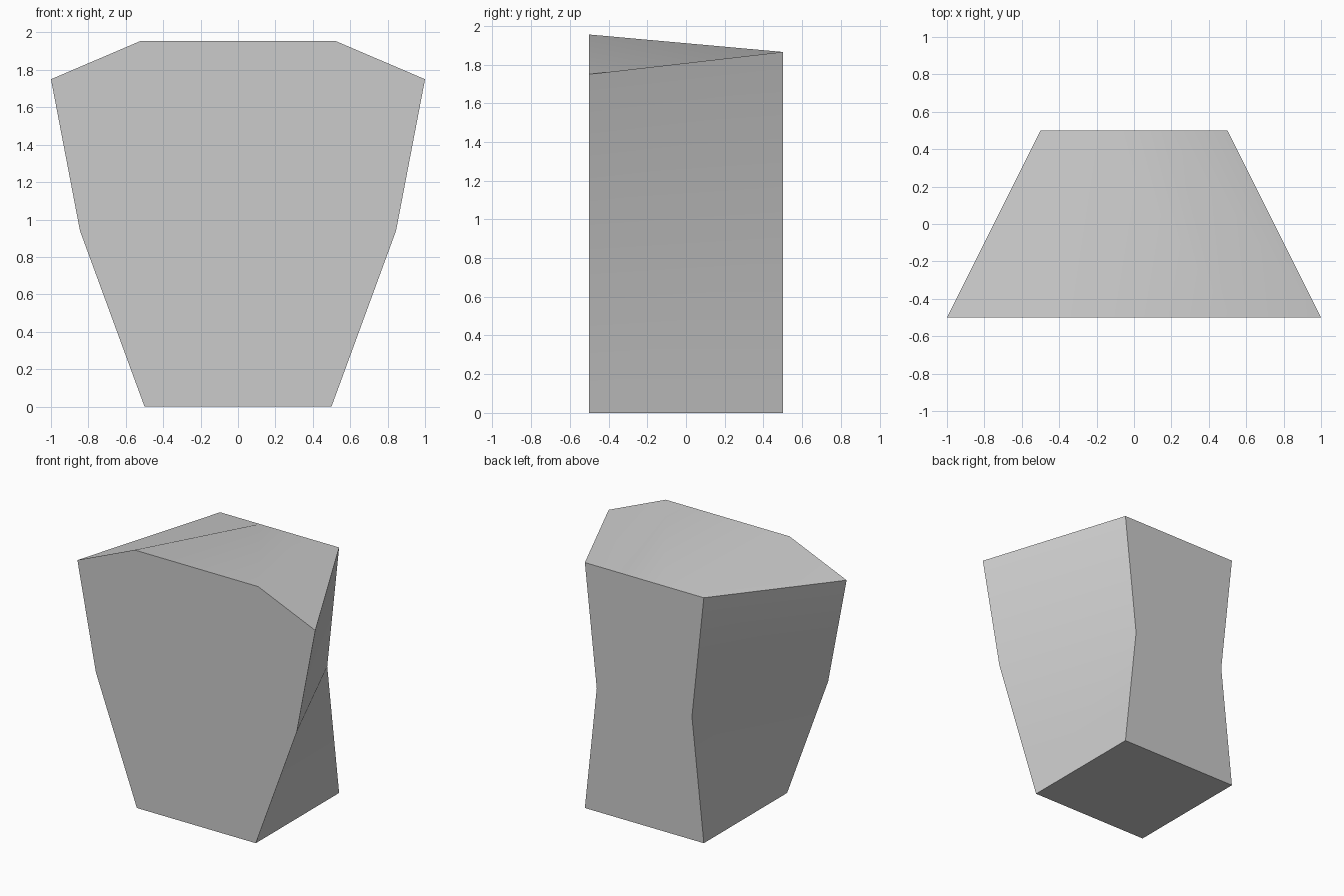
import bpy
import bmesh
import math

old = bpy.data.objects.get("Cube")
if old:
    bpy.data.objects.remove(old, do_unlink=True)

# Plain grey material
grey = bpy.data.materials.new("plain_grey")
grey.use_nodes = True
colour = (0.6, 0.6, 0.6, 1)
grey.diffuse_color = colour
grey.node_tree.nodes["Principled BSDF"].inputs["Base Color"].default_value = colour

# Right half of the front and back outlines, bottom to top (x, z)
FRONT = [(0.5, 0), (0.845, 0.94), (1, 1.75), (0.52, 1.955)]
BACK = [(0.5, 0), (0.4, 0.935), (0.5, 1.865), (0.167, 1.865)]


def ring(bm, half, y):
    """Mirror a half outline into a closed ring of vertices."""
    outline = half + [(-x, z) for x, z in reversed(half)]
    return [bm.verts.new((x, y, z)) for x, z in outline]


# Block: flat front and back caps joined by one ring of twisted walls
bm = bmesh.new()
front, back = ring(bm, FRONT, -0.5), ring(bm, BACK, 0.5)
count = len(front)
for i in range(count):
    j = (i + 1) % count
    # The first corner sets the fold line, mirrored between the two sides
    if i < count // 2:
        bm.faces.new((front[i], back[i], back[j], front[j]))
    else:
        bm.faces.new((front[j], front[i], back[i], back[j]))
bm.faces.new(front)
bm.faces.new(back[::-1])

mesh = bpy.data.meshes.new("tapered_block")
bm.to_mesh(mesh)
bm.free()
mesh.materials.append(grey)
block = bpy.data.objects.new("tapered_block", mesh)
bpy.context.collection.objects.link(block)

# Smooth walls with sharp rims
bpy.ops.object.select_all(action="DESELECT")
block.select_set(True)
bpy.context.view_layer.objects.active = block
bpy.ops.object.shade_smooth_by_angle(angle=math.radians(30))
